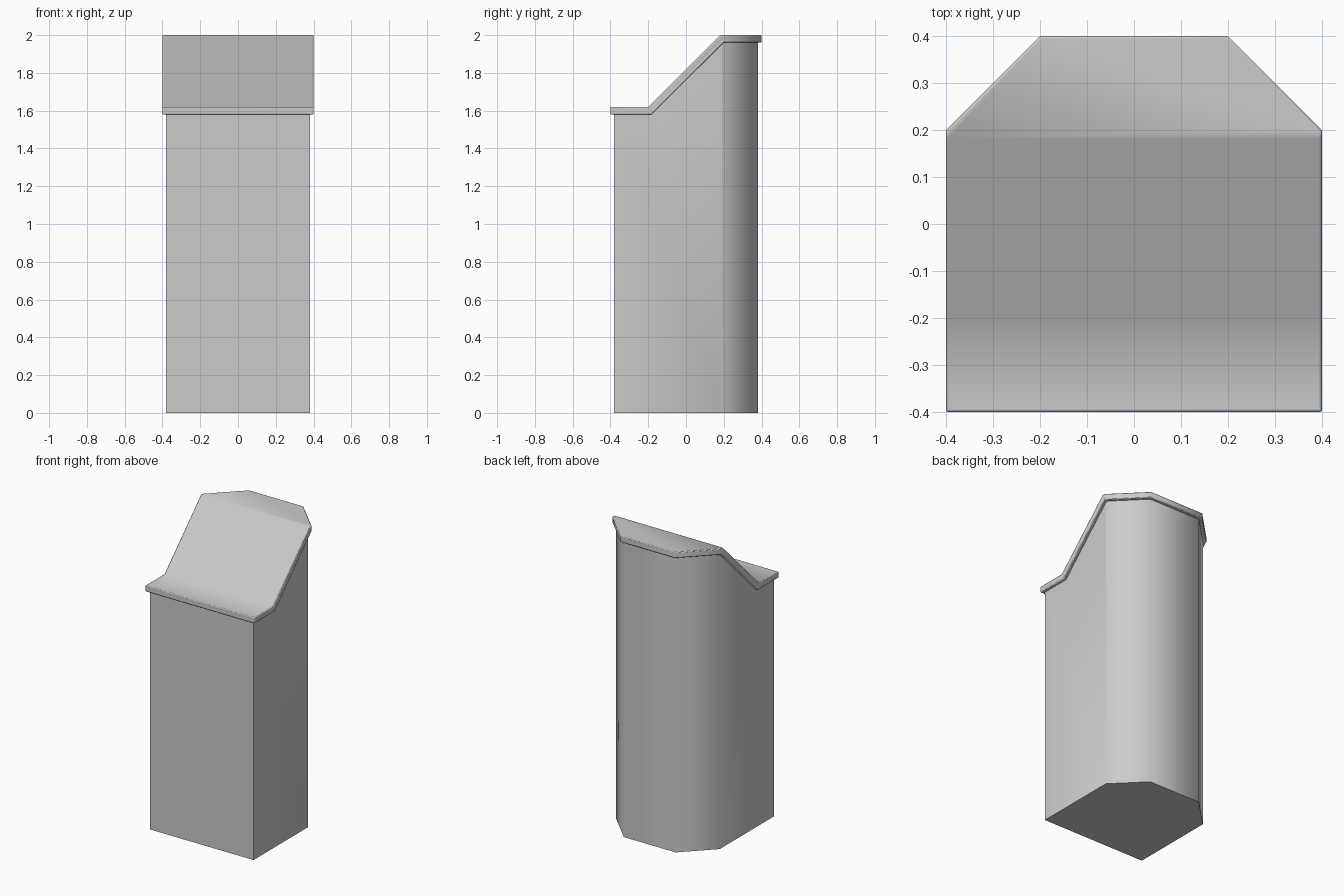
import bpy
import bmesh
from math import radians
from mathutils import Vector

if "Cube" in bpy.data.objects:
    bpy.data.objects.remove(bpy.data.objects["Cube"], do_unlink=True)

# Single plain grey
grey = bpy.data.materials.new("light grey")
grey.use_nodes = True
tone = (0.6, 0.6, 0.6, 1)
grey.diffuse_color = tone
grey.node_tree.nodes["Principled BSDF"].inputs["Base Color"].default_value = tone


def chamfered_prism(name, profile, half, chamfer):
    """Extrude a (y, z) side profile across x, then cut both back corners at 45 degrees."""
    bm = bmesh.new()
    face = bm.faces.new([bm.verts.new((-half, y, z)) for y, z in profile])
    grown = bmesh.ops.extrude_face_region(bm, geom=[face])["geom"]
    moved = [v for v in grown if isinstance(v, bmesh.types.BMVert)]
    bmesh.ops.translate(bm, verts=moved, vec=(2 * half, 0, 0))
    for side in (-1, 1):
        bmesh.ops.bisect_plane(
            bm, geom=bm.verts[:] + bm.edges[:] + bm.faces[:],
            plane_co=Vector((0, chamfer, 0)), plane_no=Vector((side, 1, 0)),
            clear_outer=True)
        bmesh.ops.holes_fill(bm, edges=[e for e in bm.edges if e.is_boundary])
    bmesh.ops.recalc_face_normals(bm, faces=bm.faces[:])
    mesh = bpy.data.meshes.new(name)
    bm.to_mesh(mesh)
    bm.free()
    mesh.materials.append(grey)
    obj = bpy.data.objects.new(name, mesh)
    bpy.context.collection.objects.link(obj)
    return obj


# Tall cabinet body, its top hidden just inside the lid
body = chamfered_prism("body", [
    (-0.38, 0), (0.38, 0), (0.38, 1.98), (0.19, 1.98),
    (-0.19, 1.6), (-0.38, 1.6)], 0.38, 0.57)

# Folded lid slab with an even thickness and a small overhang
lid = chamfered_prism("lid", [
    (-0.4, 1.58), (-0.183, 1.58), (0.198, 1.96), (0.4, 1.96),
    (0.4, 2.0), (0.182, 2.0), (-0.2, 1.62), (-0.4, 1.62)], 0.4, 0.6)
bevel = lid.modifiers.new("soft rim", "BEVEL")
bevel.width = 0.008
bevel.segments = 2
bevel.limit_method = "ANGLE"
bevel.angle_limit = radians(60)

# Smooth folds and back corners, crisp right angles
for obj in (body, lid):
    bpy.ops.object.select_all(action="DESELECT")
    obj.select_set(True)
    bpy.context.view_layer.objects.active = obj
    bpy.ops.object.shade_smooth_by_angle(angle=radians(60))
